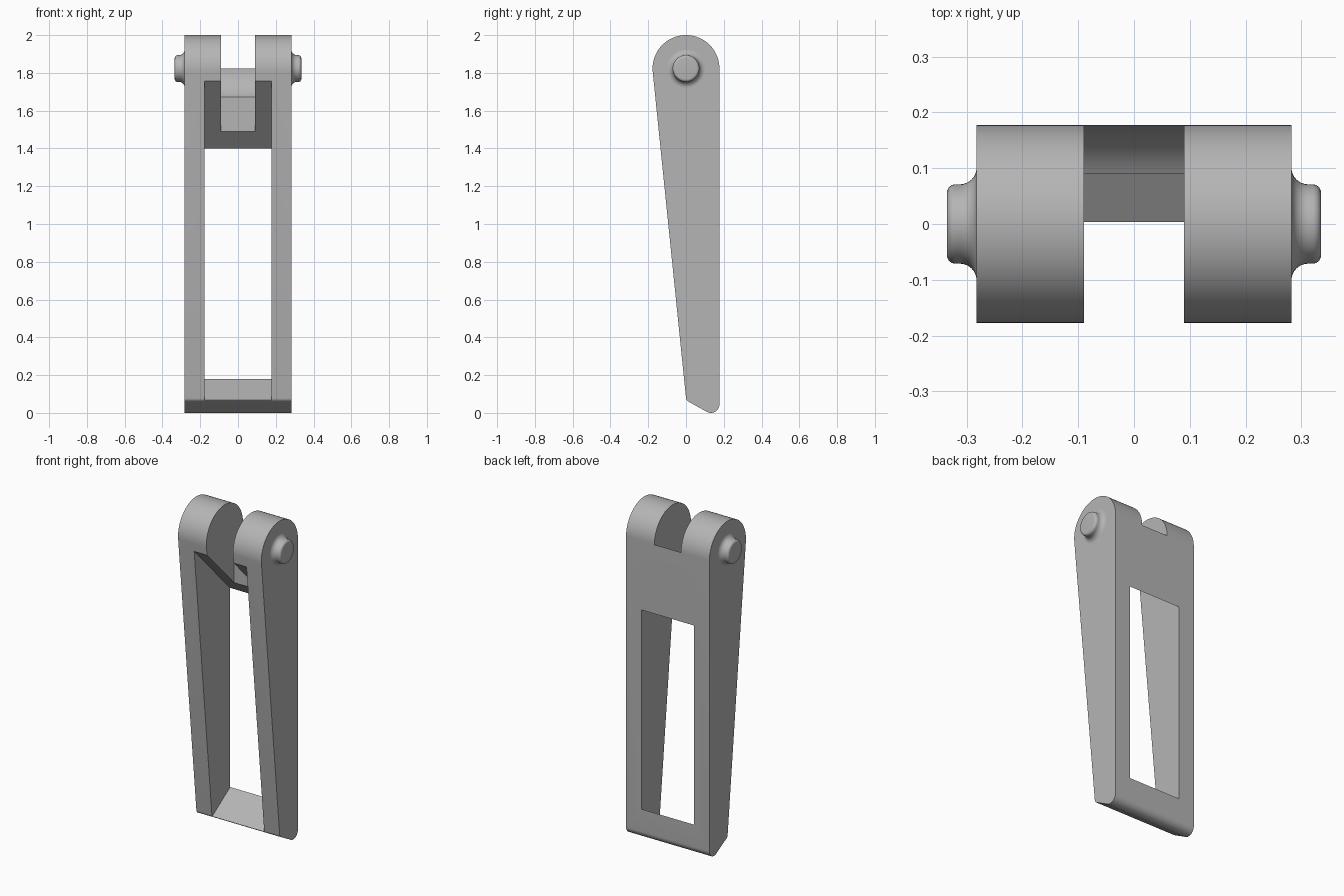
import bpy
import bmesh
import math

if "Cube" in bpy.data.objects:
    bpy.data.objects.remove(bpy.data.objects["Cube"], do_unlink=True)

PIVOT_Z = 1.823
RADIUS = 0.177
HALF_WIDTH = 0.282

metal = bpy.data.materials.new("plain grey")
metal.use_nodes = True
grey = (0.46, 0.46, 0.46, 1)
metal.diffuse_color = grey
metal.node_tree.nodes["Principled BSDF"].inputs["Base Color"].default_value = grey


def arc(cy, cz, r, start, end, steps):
    """Points (y, z) along an arc, angles in degrees."""
    angles = [math.radians(start + (end - start) * i / steps) for i in range(steps + 1)]
    return [(cy + r * math.cos(a), cz + r * math.sin(a)) for a in angles]


def add_object(name, bm):
    bmesh.ops.recalc_face_normals(bm, faces=bm.faces)
    mesh = bpy.data.meshes.new(name)
    bm.to_mesh(mesh)
    bm.free()
    mesh.materials.append(metal)
    obj = bpy.data.objects.new(name, mesh)
    bpy.context.collection.objects.link(obj)
    return obj


def prism(name, profile, half):
    """Side profile extruded evenly across x."""
    bm = bmesh.new()
    face = bm.faces.new([bm.verts.new((-half, y, z)) for y, z in profile])
    grown = bmesh.ops.extrude_face_region(bm, geom=[face])["geom"]
    verts = [v for v in grown if isinstance(v, bmesh.types.BMVert)]
    bmesh.ops.translate(bm, verts=verts, vec=(2 * half, 0, 0))
    return add_object(name, bm)


def activate(obj):
    bpy.ops.object.select_all(action="DESELECT")
    obj.select_set(True)
    bpy.context.view_layer.objects.active = obj


def cut(obj, cutter):
    cutter.hide_render = True
    mod = obj.modifiers.new("cut", "BOOLEAN")
    mod.operation = "DIFFERENCE"
    mod.solver = "EXACT"
    mod.object = cutter
    activate(obj)
    bpy.ops.object.modifier_apply(modifier=mod.name)
    bpy.data.objects.remove(cutter, do_unlink=True)


def smooth(obj):
    activate(obj)
    bpy.ops.object.shade_smooth_by_angle(angle=math.radians(25))


# Tapered body: round head, straight back, rounded toe
profile = arc(0, PIVOT_Z, RADIUS, 0, 186, 48)
profile += arc(0.022, 0.08, 0.022, 186, 243, 6)
profile += arc(0.132, 0.045, 0.045, 243, 360, 14)
body = prism("lever_body", profile, HALF_WIDTH)

# Window through the middle, with sloping floor and ceiling
window = [(0.3, 0.261), (0.3, 1.274), (-0.4, 1.991), (-0.4, -0.196)]
cut(body, prism("window_cutter", window, RADIUS))

# Slot in the head, leaving a hollowed web at the back
slot = [(-0.4, 2.2), (-0.4, 1.3), (0.09, 1.3)]
slot += arc(0, PIVOT_Z, RADIUS - 0.001, -59.25, 0, 20)
slot += [(0.3, PIVOT_Z), (0.3, 2.2)]
cut(body, prism("slot_cutter", slot, 0.09))
smooth(body)


# Pivot bosses: flared base and rounded flat cap, turned about x
def boss(name, side):
    outline = [(0.275, 0.1)]
    outline += [(0.312 - dx, 0.101 - dr) for dx, dr in arc(0, 0, 0.03, 0, 90, 8)]
    outline += arc(0.32, 0.056, 0.015, 90, 0, 6)
    outline += [(0.335, 0)]
    bm = bmesh.new()
    verts = [bm.verts.new((side * x, 0, PIVOT_Z + r)) for x, r in outline]
    edges = [bm.edges.new(pair) for pair in zip(verts, verts[1:])]
    bmesh.ops.spin(bm, geom=verts + edges, cent=(0, 0, PIVOT_Z), axis=(1, 0, 0),
                   angle=math.tau, steps=48)
    bmesh.ops.remove_doubles(bm, verts=bm.verts, dist=0.0001)
    smooth(add_object(name, bm))


boss("left_pivot_boss", 1)
boss("right_pivot_boss", -1)
